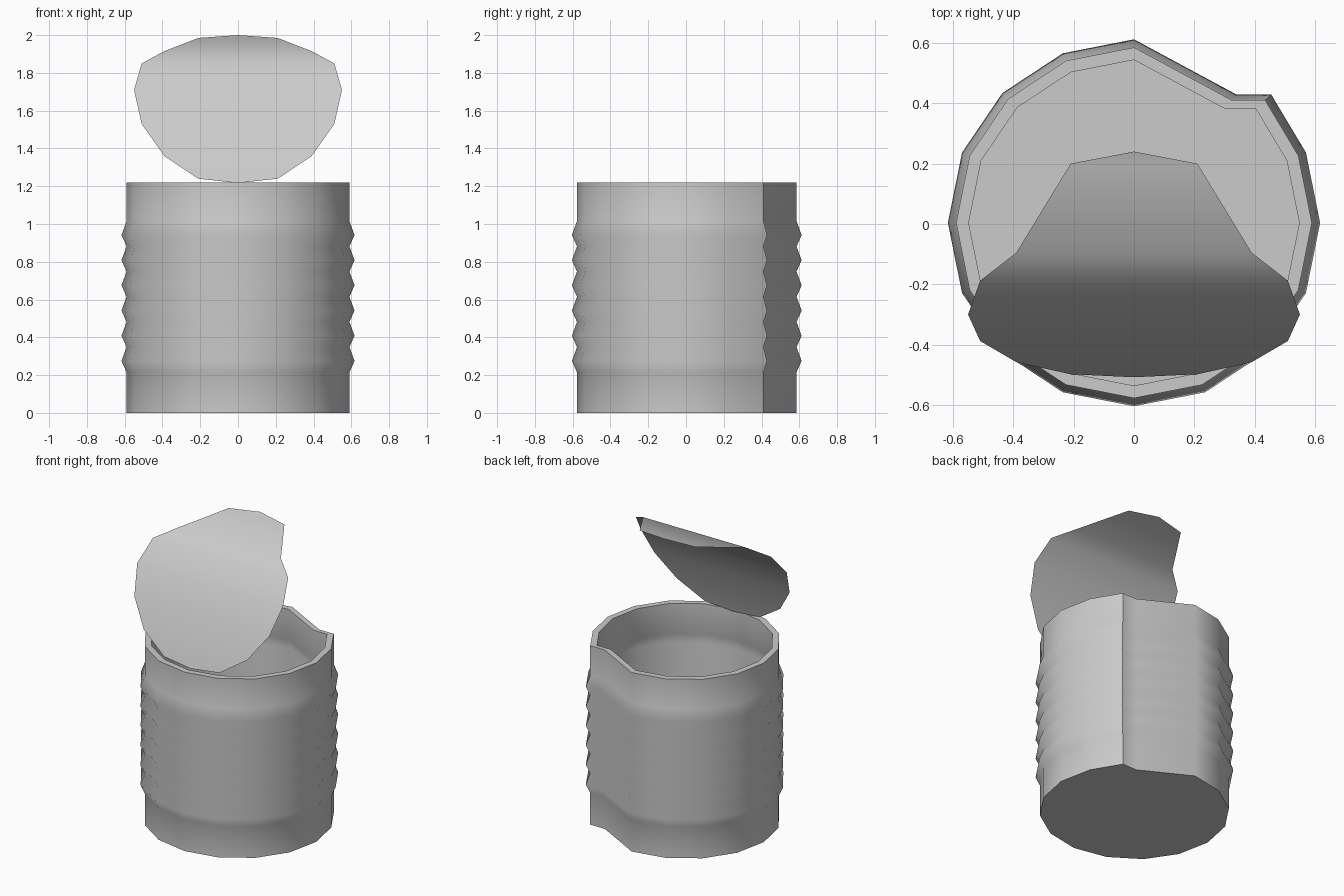
import bpy, bmesh, math

cube = bpy.data.objects.get("Cube")
if cube:
    bpy.data.objects.remove(cube)

# Bare metal
metal = bpy.data.materials.new("grey metal")
metal.use_nodes = True
GREY = (0.6, 0.6, 0.6, 1)
metal.diffuse_color = GREY
metal.node_tree.nodes["Principled BSDF"].inputs["Base Color"].default_value = GREY


def finish(bm, name, angle):
    mesh = bpy.data.meshes.new(name)
    bm.to_mesh(mesh)
    bm.free()
    mesh.materials.append(metal)
    obj = bpy.data.objects.new(name, mesh)
    bpy.context.collection.objects.link(obj)
    bpy.ops.object.select_all(action="DESELECT")
    obj.select_set(True)
    bpy.context.view_layer.objects.active = obj
    bpy.ops.object.shade_smooth_by_angle(angle=math.radians(angle))
    return obj


# Can: sixteen-sided outline with one corner pushed in as a dent
SIDES = 16
outline = []
for i in range(SIDES):
    a = math.tau * i / SIDES
    outline.append((0.617 * math.cos(a), 0.608 * math.sin(a)))
outline[2] = (0.455, 0.425)
outline[3] = (0.34, 0.425)

# Wall profile (scale, height): plain bands above and below six ribs
RIBS, LOW, HIGH, TOP = 6, 0.215, 1.015, 1.22
VALLEY, WALL, FLOOR = 0.956, 0.068, 0.04
step = (HIGH - LOW) / RIBS
ribs = [(VALLEY, LOW)]
for i in range(RIBS):
    ribs += [(1, LOW + step * (i + 0.45)), (VALLEY, LOW + step * (i + 1))]
outer = [(VALLEY, 0)] + ribs + [(VALLEY, TOP)]
inner = [(VALLEY, FLOOR)] + ribs + [(VALLEY, TOP)]
profile = outer + [(s - WALL, z) for s, z in reversed(inner)]

bm = bmesh.new()
rings = [[bm.verts.new((x * s, y * s + 0.004, z)) for x, y in outline] for s, z in profile]
for lower, upper in zip(rings, rings[1:]):
    for i in range(SIDES):
        j = (i + 1) % SIDES
        bm.faces.new((lower[i], lower[j], upper[j], upper[i]))
bm.faces.new(rings[0][::-1])   # underside
bm.faces.new(rings[-1])        # inside floor
finish(bm, "can_body", 55)

# Lid: thin sheet bent back, as rows of (half width, y, z)
rows = [(0, -0.508, 1.217), (0.21, -0.498, 1.24), (0.39, -0.458, 1.36),
        (0.51, -0.388, 1.53), (0.55, -0.3, 1.71), (0.51, -0.188, 1.85),
        (0.39, -0.095, 1.915), (0.21, 0.2, 1.985), (0, 0.24, 2.0)]
bm = bmesh.new()
pairs = []
for w, y, z in rows:
    left = bm.verts.new((-w, y, z))
    pairs.append((left, bm.verts.new((w, y, z)) if w else left))
for (a, b), (c, d) in zip(pairs, pairs[1:]):
    bm.faces.new(list(dict.fromkeys((a, b, d, c))))
finish(bm, "bent_lid", 60)
